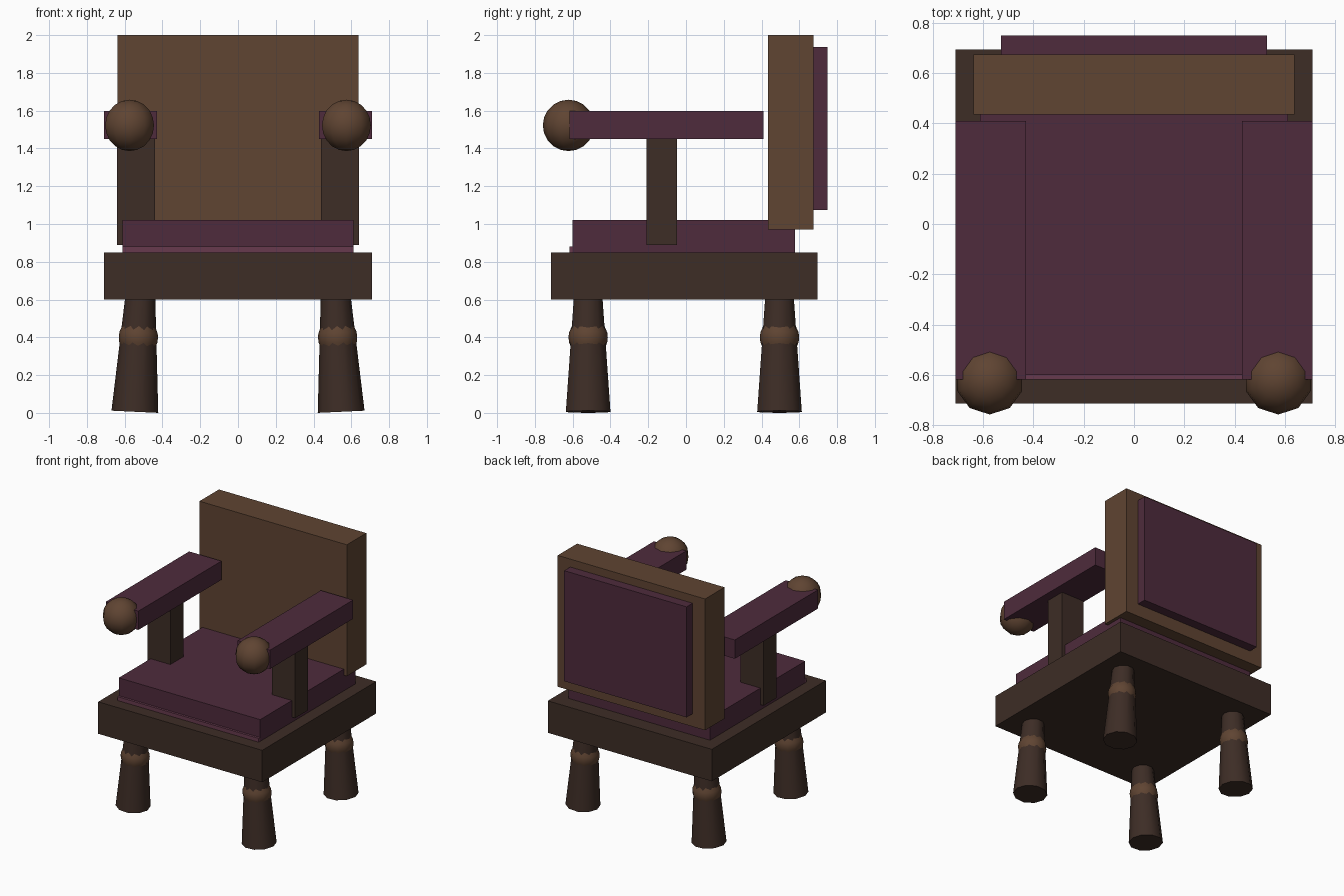
import bpy, bmesh, math
from mathutils import Matrix

if "Cube" in bpy.data.objects:
    bpy.data.objects.remove(bpy.data.objects["Cube"])


def material(name, rgb):
    m = bpy.data.materials.new(name)
    m.diffuse_color = (*rgb, 1)
    m.use_nodes = True
    m.node_tree.nodes["Principled BSDF"].inputs["Base Color"].default_value = m.diffuse_color
    return m


DARK = material("dark wood", (0.047, 0.026, 0.019))
BROWN = material("warm wood", (0.115, 0.058, 0.032))
PURPLE = material("purple fabric", (0.077, 0.024, 0.045))
PINK = material("piping fabric", (0.135, 0.042, 0.075))


def finish(name, bm, mat, smooth=False):
    bmesh.ops.recalc_face_normals(bm, faces=bm.faces)
    me = bpy.data.meshes.new(name)
    bm.to_mesh(me)
    bm.free()
    me.materials.append(mat)
    ob = bpy.data.objects.new(name, me)
    bpy.context.collection.objects.link(ob)
    if smooth:
        bpy.ops.object.select_all(action='DESELECT')
        ob.select_set(True)
        bpy.context.view_layer.objects.active = ob
        bpy.ops.object.shade_smooth_by_angle(angle=math.radians(50))
    return ob


def box(name, x, y, z, mat):
    """Box from (min, max) pairs."""
    bm = bmesh.new()
    size = [b - a for a, b in (x, y, z)]
    mid = [(a + b) / 2 for a, b in (x, y, z)]
    bmesh.ops.create_cube(bm, size=1, matrix=Matrix.Translation(mid) @ Matrix.Diagonal((*size, 1)))
    return finish(name, bm, mat)


def lathe(name, profile, sides, mat, matrix):
    """Capped turned shape from (radius, z) points."""
    bm = bmesh.new()
    rings = [[bm.verts.new((r * math.cos(i * math.tau / sides), r * math.sin(i * math.tau / sides), z))
              for i in range(sides)] for r, z in profile]
    for lo, hi in zip(rings, rings[1:]):
        for i in range(sides):
            j = (i + 1) % sides
            bm.faces.new((lo[i], lo[j], hi[j], hi[i]))
    bm.faces.new(rings[0][::-1])
    bm.faces.new(rings[-1])
    bm.transform(matrix)
    return finish(name, bm, mat, True)


# Seat and back
box("seat_frame", (-0.71, 0.71), (-0.715, 0.695), (0.60, 0.85), DARK)
box("seat_cushion", (-0.612, 0.612), (-0.60, 0.577), (0.845, 1.02), PURPLE)
box("cushion_piping", (-0.612, 0.612), (-0.618, -0.59), (0.845, 0.88), PINK)
box("backrest", (-0.638, 0.638), (0.435, 0.675), (0.972, 2.0), BROWN)
box("back_panel", (-0.53, 0.53), (0.665, 0.75), (1.073, 1.938), PURPLE)

for side, s in (("left", -1), ("right", 1)):
    # Armrest, its post and the round knob in front
    def span(a, b):
        return tuple(sorted((s * a, s * b)))
    box(side + "_armrest", span(0.43, 0.71), (-0.618, 0.41), (1.45, 1.597), PURPLE)
    box(side + "_arm_post", span(0.44, 0.64), (-0.208, -0.047), (0.89, 1.46), DARK)
    bm = bmesh.new()
    bmesh.ops.create_uvsphere(bm, u_segments=10, v_segments=10, radius=0.136,
                              matrix=Matrix.Translation((s * 0.574, -0.622, 1.522)))
    finish(side + "_arm_knob", bm, BROWN, True)

    # Splayed tapered legs with a turned band
    for end, y in (("front", -0.518), ("back", 0.495)):
        m = Matrix.Translation((s * 0.546, y, 0.006)) @ Matrix.Rotation(-s * math.radians(2.7), 4, 'Y')
        lathe(f"{end}_{side}_leg", [(0.124, 0), (0.077, 0.64)], 10, DARK, m)
        band = [(0.088, 0.335), (0.101, 0.368), (0.104, 0.395), (0.101, 0.42), (0.086, 0.455)]
        lathe(f"{end}_{side}_leg_band", band, 12, BROWN, m)
